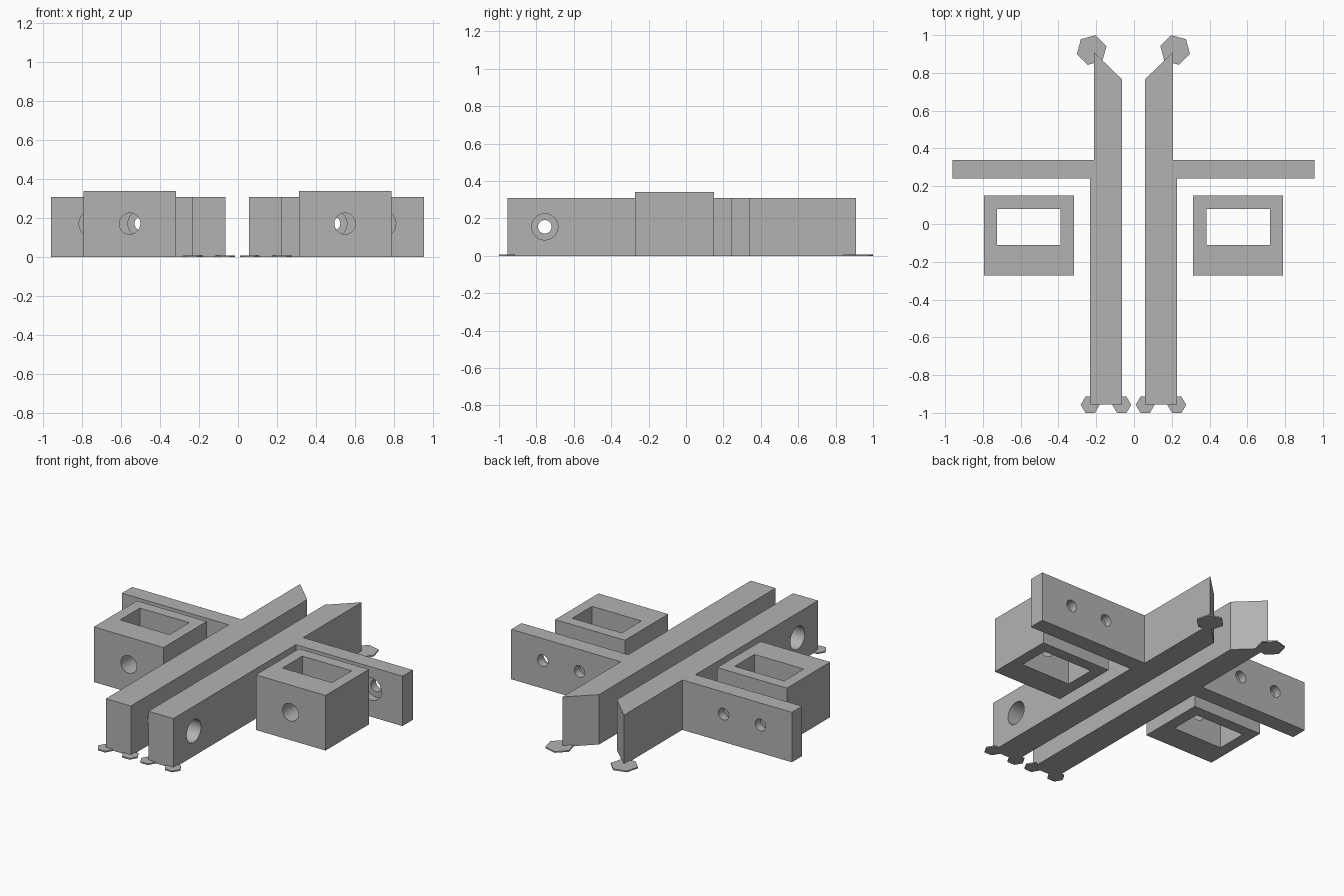
import bpy, bmesh, math
from mathutils import Matrix, Vector

cube = bpy.data.objects.get("Cube")
if cube:
    bpy.data.objects.remove(cube)

# Single plain grey material
grey = bpy.data.materials.new("plain grey")
grey.use_nodes = True
grey.diffuse_color = (0.45, 0.45, 0.45, 1)
grey.node_tree.nodes["Principled BSDF"].inputs["Base Color"].default_value = grey.diffuse_color

CENTRE = -0.003       # mirror plane of the two halves
BORE, HEAD = 0.036, 0.07   # screw hole and its counterbore


def finish(name, bm):
    bmesh.ops.recalc_face_normals(bm, faces=bm.faces)
    mesh = bpy.data.meshes.new(name)
    bm.to_mesh(mesh)
    bm.free()
    mesh.materials.append(grey)
    obj = bpy.data.objects.new(name, mesh)
    bpy.context.collection.objects.link(obj)
    return obj


def prism(name, outline, z0, z1, side):
    """Extrude a plan outline upwards, on the chosen side."""
    bm = bmesh.new()
    face = bm.faces.new([bm.verts.new((CENTRE + side * x, y, z0)) for x, y in outline])
    new = bmesh.ops.extrude_face_region(bm, geom=[face])["geom"]
    bmesh.ops.translate(bm, vec=(0, 0, z1 - z0),
                        verts=[v for v in new if isinstance(v, bmesh.types.BMVert)])
    return finish(name, bm)


def rect(x0, x1, y0, y1):
    return [(x0, y0), (x1, y0), (x1, y1), (x0, y1)]


def hexagon(x, y, r, turn):
    return [(x + r * math.cos(math.radians(turn + 60 * i)),
             y + r * math.sin(math.radians(turn + 60 * i))) for i in range(6)]


def rod(start, end, r, side):
    """Round cutter between two points."""
    a, b = (Vector((CENTRE + side * p[0], p[1], p[2])) for p in (start, end))
    bm = bmesh.new()
    turn = (b - a).to_track_quat("Z", "Y").to_matrix().to_4x4()
    bmesh.ops.create_cone(bm, cap_ends=True, segments=48, radius1=r, radius2=r,
                          depth=(b - a).length,
                          matrix=Matrix.Translation((a + b) / 2) @ turn)
    return finish("cutter", bm)


def cut(obj, cutters):
    bpy.context.view_layer.objects.active = obj
    for cutter in cutters:
        cutter.hide_render = True
        mod = obj.modifiers.new("cut", "BOOLEAN")
        mod.operation = "DIFFERENCE"
        mod.solver = "EXACT"
        mod.object = cutter
        bpy.ops.object.modifier_apply(modifier=mod.name)
        bpy.data.objects.remove(cutter)
    bpy.ops.object.select_all(action="DESELECT")
    obj.select_set(True)
    bpy.ops.object.shade_smooth_by_angle(angle=math.radians(30))


for side, word in ((1, "left"), (-1, "right")):
    # Long rail with pointed back end and a sideways arm
    rail = prism(word + "_rail_with_arm", [
        (0.06, -0.955), (0.23, -0.955), (0.23, 0.24), (0.958, 0.24), (0.958, 0.34),
        (0.21, 0.34), (0.21, 0.91), (0.06, 0.765)], 0, 0.308, side)
    # Counterbored holes: one across the rail, two through the arm
    holes = [rod((0, -0.755, 0.155), (0.3, -0.755, 0.155), BORE, side),
             rod((0.125, -0.755, 0.155), (0.3, -0.755, 0.155), HEAD, side)]
    for x in (0.492, 0.743):
        holes += [rod((x, 0.2, 0.172), (x, 0.4, 0.172), BORE, side),
                  rod((x, 0.2, 0.172), (x, 0.29, 0.172), HEAD, side)]
    cut(rail, holes)

    # Block with a window through it and a hole from front to back
    block = prism(word + "_block", rect(0.315, 0.791, -0.272, 0.15), 0, 0.34, side)
    cut(block, [prism("cutter", rect(0.386, 0.723, -0.112, 0.08), -0.1, 0.5, side),
                rod((0.552, -0.4, 0.172), (0.552, 0.3, 0.172), 0.054, side)])

    # Thin hexagonal anchor pads under the rail corners
    for name, x, y, r, turn in (("front_inner_pad", 0.062, -0.957, 0.05, 0),
                                ("front_outer_pad", 0.229, -0.957, 0.05, 0),
                                ("back_pad", 0.221, 0.921, 0.081, 105)):
        prism(word + "_" + name, hexagon(x, y, r, turn), 0, 0.008, side)
